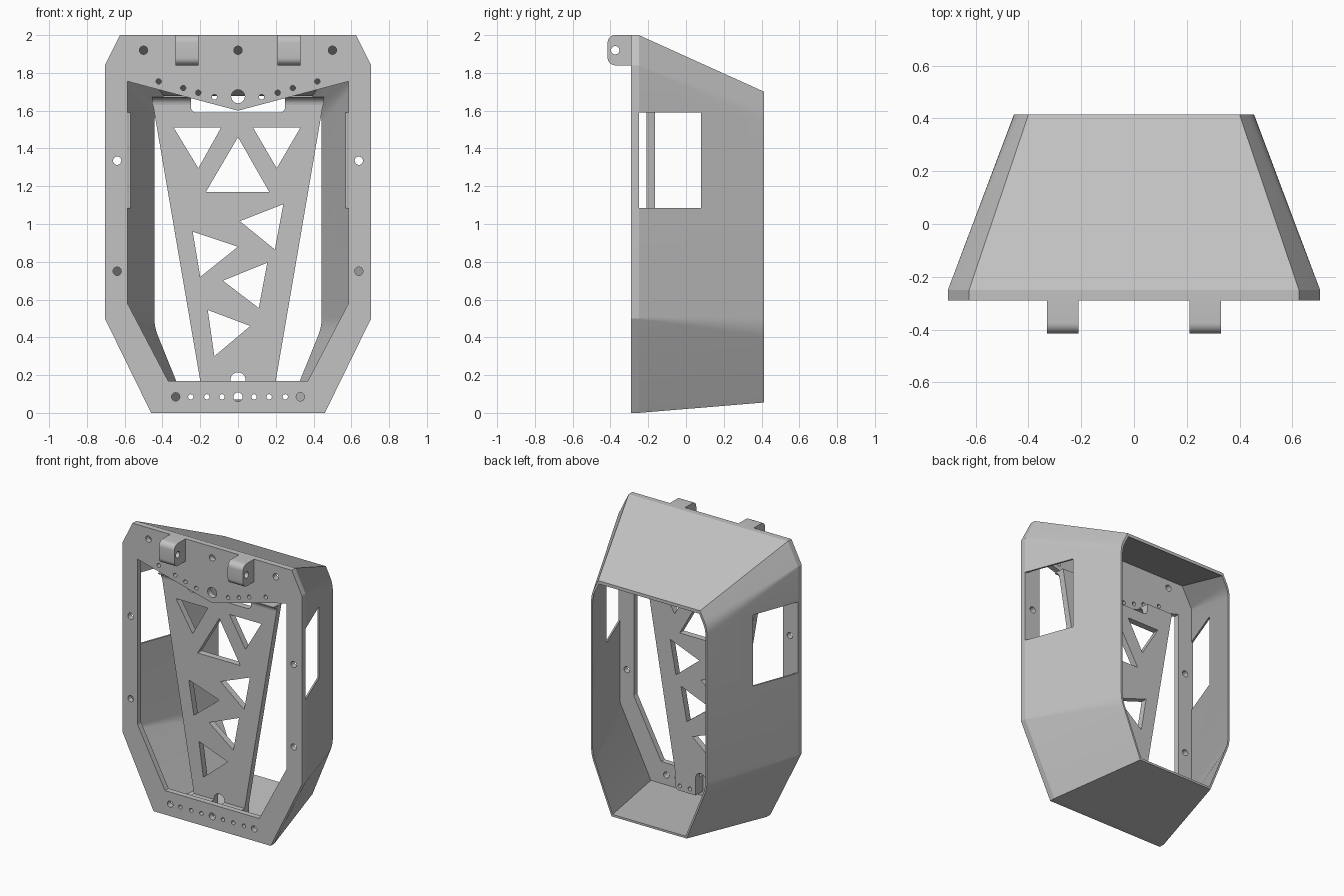
import bpy, bmesh, math
from mathutils import Matrix, Vector

cube = bpy.data.objects.get("Cube")
if cube:
    bpy.data.objects.remove(cube, do_unlink=True)

grey = bpy.data.materials.new("light_grey")
grey.use_nodes = True
tone = (0.54, 0.54, 0.54, 1)
grey.diffuse_color = tone
grey.node_tree.nodes["Principled BSDF"].inputs["Base Color"].default_value = tone

# Axes for flat profiles: drawn on the front (x, z) or on the side (y, z)
FRONT = Matrix(((1, 0, 0, 0), (0, 0, -1, 0), (0, 1, 0, 0), (0, 0, 0, 1)))
SIDE = Matrix(((0, 0, 1, 0), (1, 0, 0, 0), (0, 1, 0, 0), (0, 0, 0, 1)))


def add_object(name, mesh):
    ob = bpy.data.objects.new(name, mesh)
    bpy.context.collection.objects.link(ob)
    mesh.materials.clear()
    mesh.materials.append(grey)
    return ob


def finish(ob):
    bpy.ops.object.select_all(action='DESELECT')
    ob.select_set(True)
    bpy.context.view_layer.objects.active = ob
    bpy.ops.object.shade_smooth_by_angle(angle=math.radians(25))


def evaluated_mesh(ob):
    bpy.context.view_layer.update()
    deps = bpy.context.evaluated_depsgraph_get()
    return bpy.data.meshes.new_from_object(ob.evaluated_get(deps))


def extrude(name, loops, start, end, axes):
    """Fill the first loop, leave the others as holes, extrude start to end."""
    curve = bpy.data.curves.new(name + "_profile", 'CURVE')
    curve.dimensions = '2D'
    curve.fill_mode = 'BOTH'
    curve.extrude = abs(end - start) / 2
    for loop in loops:
        spline = curve.splines.new('POLY')
        spline.points.add(len(loop) - 1)
        for point, (u, v) in zip(spline.points, loop):
            point.co = (u, v, 0, 1)
        spline.use_cyclic_u = True
    temp = bpy.data.objects.new(name + "_temp", curve)
    bpy.context.collection.objects.link(temp)
    mesh = evaluated_mesh(temp)
    bpy.data.objects.remove(temp, do_unlink=True)
    offset = Vector((0, (start + end) / 2, 0) if axes is FRONT else ((start + end) / 2, 0, 0))
    mesh.transform(Matrix.Translation(offset) @ axes)
    bm = bmesh.new()
    bm.from_mesh(mesh)
    bmesh.ops.remove_doubles(bm, verts=bm.verts, dist=0.0001)
    bmesh.ops.recalc_face_normals(bm, faces=bm.faces)
    bm.to_mesh(mesh)
    bm.free()
    ob = add_object(name, mesh)
    finish(ob)
    return ob


def arc(u, v, r, a0, a1, n):
    angles = [math.radians(a0 + (a1 - a0) * i / n) for i in range(n + 1)]
    return [(u + r * math.cos(a), v + r * math.sin(a)) for a in angles]


def circle(u, v, r):
    return arc(u, v, r, 0, 360, 24)[:-1]


def mirrored(half):
    return half + [(-x, z) for x, z in reversed(half)]


def both(x, z, r):
    return [circle(s * x, z, r) for s in (-1, 1)]


# Front frame with its opening and screw holes
outline = [(0.46, 0), (0.705, 0.5), (0.705, 1.84), (0.625, 2.0)]
opening = mirrored([(0.37, 0.17), (0.585, 0.58), (0.585, 1.755)])
opening.insert(3, (0, 1.6))
holes = [circle(0, 1.92, 0.022), circle(0, 1.675, 0.036), circle(0, 0.085, 0.024)]
for x, z in [(0.5, 1.92), (0.64, 1.335), (0.64, 0.75), (0.33, 0.085)]:
    holes += both(x, z, 0.022)
for x, z in [(0.42, 1.755), (0.29, 1.72), (0.21, 1.695), (0.125, 1.672),
             (0.085, 0.085), (0.165, 0.085), (0.25, 0.085)]:
    holes += both(x, z, 0.014)
extrude("front_frame", [mirrored(outline), opening] + holes, -0.29, -0.25, FRONT)


# Tapered shell, open at the back, with softened side bends
def shell_loop(half, soft):
    pts = [Vector(p) for p in half]
    out = [pts[0]]
    for prev, p, nxt in zip(pts, pts[1:], pts[2:]):
        a = p + (prev - p).normalized() * soft
        b = p + (nxt - p).normalized() * soft
        for i in range(5):
            t = i / 4
            out.append(a * (1 - t) ** 2 + p * 2 * t * (1 - t) + b * t * t)
    out.append(pts[-1])
    return mirrored([tuple(p) for p in out])


rings = [
    (-0.25, shell_loop(outline, 0.006)),
    (0.414, shell_loop([(0.295, 0.055), (0.455, 0.45), (0.455, 1.59), (0.4, 1.7)], 0.05)),
    (0.414, shell_loop([(0.287, 0.07), (0.443, 0.455), (0.443, 1.58), (0.393, 1.677)], 0.05)),
    (-0.25, shell_loop([(0.451, 0.015), (0.692, 0.502), (0.692, 1.835), (0.615, 1.977)], 0.006)),
]
bm = bmesh.new()
verts = [[bm.verts.new((x, y, z)) for x, z in loop] for y, loop in rings]
count = len(verts[0])
for k in range(4):
    a, b = verts[k], verts[(k + 1) % 4]
    for i in range(count):
        j = (i + 1) % count
        bm.faces.new((a[i], a[j], b[j], b[i]))
bmesh.ops.recalc_face_normals(bm, faces=bm.faces)
shell_mesh = bpy.data.meshes.new("shell")
bm.to_mesh(shell_mesh)
bm.free()
shell = add_object("shell", shell_mesh)

# Side windows cut through both walls
window = [(-0.249, 1.085), (0.08, 1.085), (0.08, 1.59), (-0.249, 1.59)]
cutter = extrude("window_cutter", [window], -1, 1, SIDE)
cutter.hide_render = True
cut = shell.modifiers.new("windows", 'BOOLEAN')
cut.operation = 'DIFFERENCE'
cut.solver = 'EXACT'
cut.object = cutter
cut_mesh = evaluated_mesh(shell)
shell.modifiers.clear()
shell.data = cut_mesh
bpy.data.objects.remove(cutter, do_unlink=True)
finish(shell)

# Truss panel with triangular cut-outs, a top notch and a bottom slot
foot_holes = both(0.085, 0.085, 0.014) + both(0.165, 0.085, 0.014)
slot = arc(0, 0.175, 0.04, 0, 90, 8)[:-1]
foot_edge = [(0.04, 0.05)] + arc(0.17, 0.08, 0.03, -90, 0, 5)
panel_side = foot_edge + [(0.2, 0.17), (0.457, 1.672), (0.25, 1.672)]
panel_side += arc(0.22, 1.62, 0.03, 0, -90, 5)
top = (0, 0.215)
right = list(reversed(slot)) + panel_side
panel = [top] + right + [(-x, z) for x, z in reversed(right)]
triangles = [
    [(-0.34, 1.51), (-0.09, 1.51), (-0.21, 1.295)],
    [(0.08, 1.51), (0.33, 1.51), (0.205, 1.295)],
    [(0, 1.46), (-0.17, 1.17), (0.165, 1.17)],
    [(0.24, 1.105), (0.01, 1.015), (0.195, 0.865)],
    [(-0.24, 0.96), (0, 0.88), (-0.2, 0.72)],
    [(0.155, 0.795), (-0.08, 0.7), (0.11, 0.555)],
    [(-0.16, 0.545), (0.065, 0.46), (-0.125, 0.3)],
]
extrude("truss_panel", [panel] + triangles + foot_holes, -0.21, -0.165, FRONT)

# Spacers joining the panel to the frame
foot = [(0.04, 0.165)] + foot_edge + [(0.2, 0.165)]
for side, s in (("left", 1), ("right", -1)):
    loops = [[(s * x, z) for x, z in foot]]
    loops += [circle(s * x, 0.085, 0.014) for x in (0.085, 0.165)]
    extrude(side + "_panel_foot", loops, -0.25, -0.21, FRONT)
    lip = arc(-0.25, 1.63, 0.04, 90, 0, 6) + [(-0.209, 1.676), (-0.25, 1.676)]
    extrude(side + "_panel_lip", [lip], s * 0.25, s * 0.455, SIDE)

# Rounded hinge lugs
    lug = [(-0.29, 1.84), (-0.29, 2.0)]
    lug += arc(-0.375, 1.96, 0.04, 90, 180, 8) + arc(-0.375, 1.88, 0.04, 180, 270, 8)
    extrude(side + "_hinge_lug", [lug, circle(-0.375, 1.92, 0.022)], s * 0.21, s * 0.33, SIDE)
